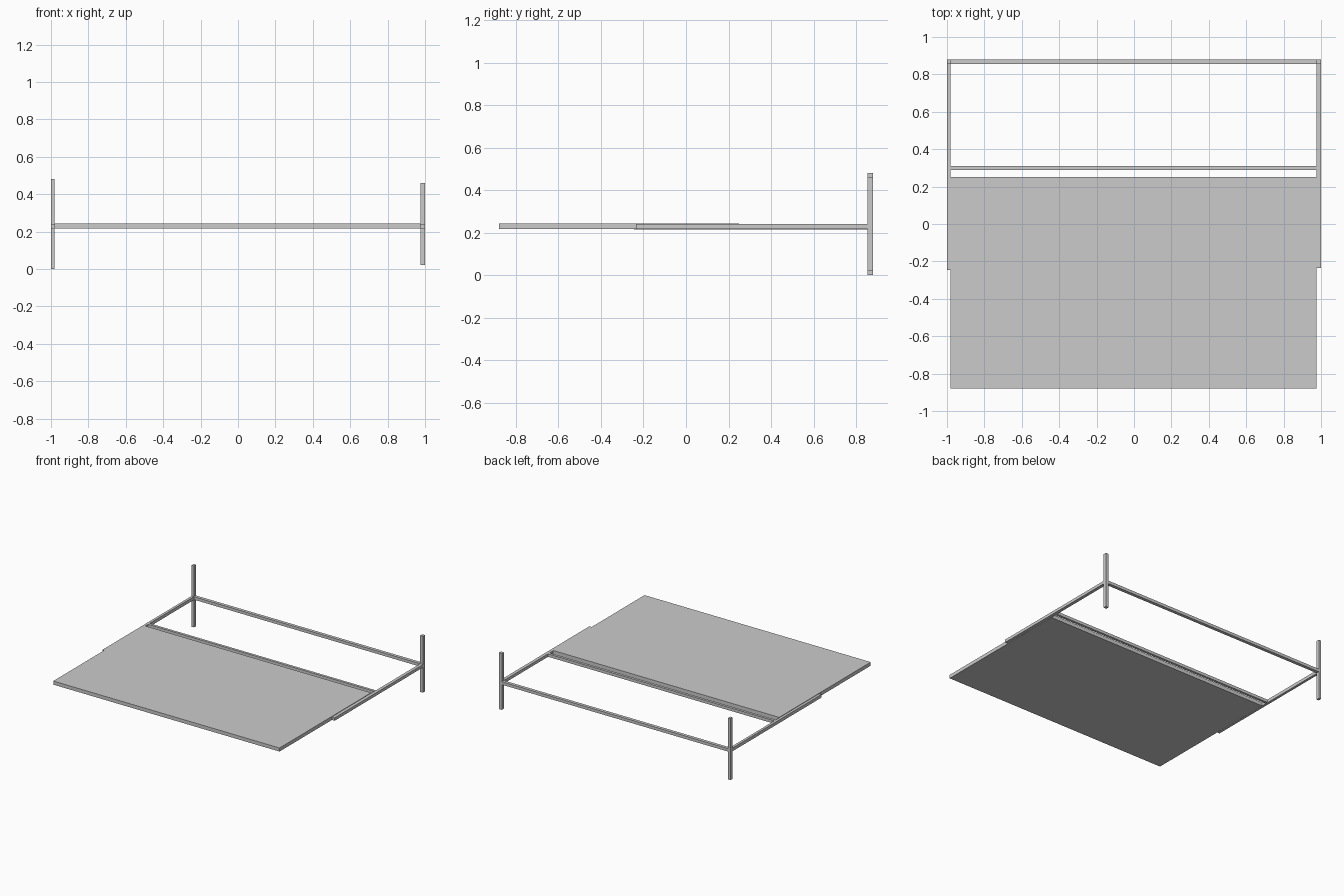
import bpy

if "Cube" in bpy.data.objects:
    bpy.data.objects.remove(bpy.data.objects["Cube"])


def box(name, x, y, z):
    """Axis-aligned box from (min, max) ranges."""
    bpy.ops.mesh.primitive_cube_add(size=1)
    ob = bpy.context.object
    ob.name = name
    ob.location = [(r[0] + r[1]) / 2 for r in (x, y, z)]
    ob.scale = [r[1] - r[0] for r in (x, y, z)]
    bpy.ops.object.transform_apply(location=True, rotation=False, scale=True)
    return ob


LEFT = (-1.0, -0.98)
RIGHT = (0.975, 1.0)
SPAN = (-0.98, 0.975)
BACK = (0.855, 0.88)

# Upright posts at the two back corners
box("left_post", LEFT, BACK, (0.0, 0.48))
box("right_post", RIGHT, BACK, (0.02, 0.46))

# Side rails running forward past the panel edge
box("left_rail", LEFT, (-0.245, 0.855), (0.215, 0.24))
box("right_rail", RIGHT, (-0.235, 0.855), (0.217, 0.24))

# Rails across the frame
box("back_rail", SPAN, BACK, (0.217, 0.24))
box("cross_rail", SPAN, (0.29, 0.31), (0.217, 0.24))

# Flat deck panel
box("panel", SPAN, (-0.88, 0.25), (0.216, 0.244))
